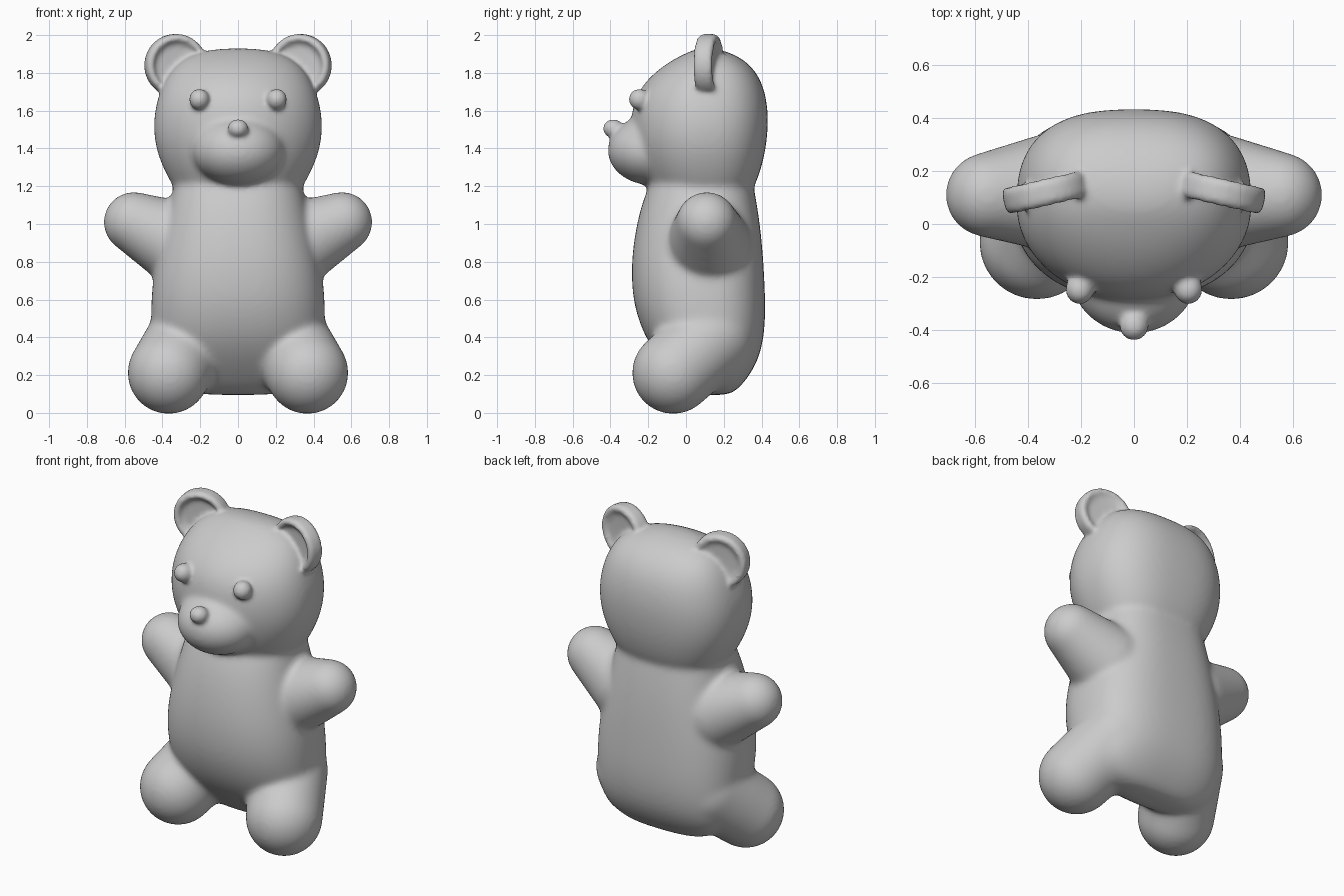
import bpy, bmesh, math
from mathutils import Vector, Matrix

if "Cube" in bpy.data.objects:
    bpy.data.objects.remove(bpy.data.objects["Cube"])


def add_object(name, bm):
    bmesh.ops.recalc_face_normals(bm, faces=bm.faces[:])
    mesh = bpy.data.meshes.new(name)
    bm.to_mesh(mesh)
    bm.free()
    ob = bpy.data.objects.new(name, mesh)
    bpy.context.collection.objects.link(ob)
    return ob


def select(obs):
    bpy.ops.object.select_all(action='DESELECT')
    for o in obs:
        o.select_set(True)
    bpy.context.view_layer.objects.active = obs[0]


def skin(name, rings, subdivide=True):
    """Bridge equal-sized closed rings and cap both ends."""
    bm = bmesh.new()
    loops = [[bm.verts.new(p) for p in ring] for ring in rings]
    n = len(loops[0])
    for a, b in zip(loops, loops[1:]):
        for i in range(n):
            j = (i + 1) % n
            bm.faces.new((a[i], a[j], b[j], b[i]))
    bm.faces.new(loops[0])
    bm.faces.new(loops[-1])
    ob = add_object(name, bm)
    if subdivide:
        ob.modifiers.new("round", 'SUBSURF').levels = 2
        select([ob])
        bpy.ops.object.convert(target='MESH')
    return ob


def loft(name, rows, front_exp, back_exp, n=40):
    """Rows of (z, half width, front y, back y); squarer towards the back."""
    rings = []
    for z, hx, yf, yb in rows:
        ring = []
        for i in range(n):
            t = 2 * math.pi * i / n
            c, s = math.cos(t), math.sin(t)
            e = 2 / (back_exp if s > 0 else front_exp)
            ring.append((math.copysign(abs(c) ** e, c) * hx,
                         (yf + yb) / 2 + math.copysign(abs(s) ** e, s) * (yb - yf) / 2, z))
        rings.append(ring)
    return skin(name, rings)


def ball(name, loc, radii):
    bm = bmesh.new()
    bmesh.ops.create_uvsphere(bm, u_segments=48, v_segments=24, radius=1,
                              matrix=Matrix.Translation(loc) @ Matrix.Diagonal((*radii, 1)))
    return add_object(name, bm)


def limb(name, a, ra, b, rb):
    """Tapered capsule: hull of two spheres."""
    bm = bmesh.new()
    for p, r in ((a, ra), (b, rb)):
        bmesh.ops.create_uvsphere(bm, u_segments=48, v_segments=24, radius=r,
                                  matrix=Matrix.Translation(p))
    res = bmesh.ops.convex_hull(bm, input=bm.verts[:])
    junk = [v for v in set(res["geom_interior"]) | set(res["geom_unused"])
            if isinstance(v, bmesh.types.BMVert)]
    bmesh.ops.delete(bm, geom=junk, context='VERTS')
    return add_object(name, bm)


def fuse(obs, name, iterations):
    """Join parts into one skin with soft blends between them."""
    select(obs)
    bpy.ops.object.join()
    ob = obs[0]
    ob.name = name
    rm = ob.modifiers.new("fuse", 'REMESH')
    rm.mode = 'VOXEL'
    rm.voxel_size = 0.012
    rm.use_smooth_shade = True
    sm = ob.modifiers.new("soften", 'SMOOTH')
    sm.factor = 0.5
    sm.iterations = iterations
    select([ob])
    bpy.ops.object.convert(target='MESH')
    return bpy.context.view_layer.objects.active


# torso
parts = [loft("torso", [
    (0.095, 0.10, 0.11, 0.19), (0.10, 0.24, 0.06, 0.24), (0.14, 0.34, 0.00, 0.29),
    (0.21, 0.41, -0.07, 0.345), (0.30, 0.445, -0.15, 0.39), (0.40, 0.458, -0.215, 0.412),
    (0.50, 0.461, -0.255, 0.42), (0.60, 0.46, -0.28, 0.42), (0.72, 0.45, -0.29, 0.415),
    (0.85, 0.425, -0.285, 0.407), (1.00, 0.39, -0.262, 0.392), (1.12, 0.36, -0.23, 0.373),
    (1.22, 0.335, -0.19, 0.355), (1.30, 0.30, -0.15, 0.33)], 2.3, 2.7)]

# head
parts.append(loft("head", [
    (1.12, 0.28, -0.14, 0.31), (1.19, 0.34, -0.19, 0.36), (1.28, 0.39, -0.24, 0.395),
    (1.38, 0.43, -0.275, 0.42), (1.48, 0.448, -0.292, 0.433), (1.58, 0.445, -0.29, 0.436),
    (1.67, 0.425, -0.27, 0.425), (1.75, 0.395, -0.22, 0.402), (1.82, 0.35, -0.145, 0.36),
    (1.87, 0.295, -0.07, 0.305), (1.905, 0.22, 0.00, 0.24), (1.925, 0.13, 0.05, 0.17),
    (1.93, 0.05, 0.08, 0.13)], 2.0, 2.6))

# muzzle
parts.append(ball("muzzle", (0, -0.18, 1.39), (0.245, 0.235, 0.185)))

# arms and legs
for s in (-1, 1):
    parts.append(limb("arm", (s * 0.30, 0.12, 0.89), 0.225, (s * 0.552, 0.11, 1.01), 0.16))
    parts.append(limb("leg", (s * 0.25, 0.14, 0.40), 0.225, (s * 0.367, -0.068, 0.212), 0.218))

body = fuse(parts, "bear_body", 22)

# nose
details = [body, ball("nose", (0, -0.385, 1.505), (0.055, 0.055, 0.05))]

# eyes and dished ears
ear_profile = [(0.02, -0.018), (0.10, -0.02), (0.122, -0.03), (0.133, -0.052), (0.155, -0.05),
               (0.166, -0.03), (0.166, 0.03), (0.155, 0.05), (0.133, 0.052), (0.122, 0.04),
               (0.10, 0.033), (0.02, 0.03)]
for s in (-1, 1):
    details.append(ball("eye", (s * 0.205, -0.247, 1.66), (0.054, 0.056, 0.056)))
    place = Matrix.Translation((s * 0.33, 0.12, 1.84)) @ Matrix.Rotation(-s * math.radians(13), 4, 'Z')
    details.append(skin("ear", [
        [place @ Vector((r * math.cos(k * math.pi / 24), y, r * math.sin(k * math.pi / 24)))
         for k in range(48)] for r, y in ear_profile], False))

bear = fuse(details, "bear", 7)
bear.data.shade_smooth()
